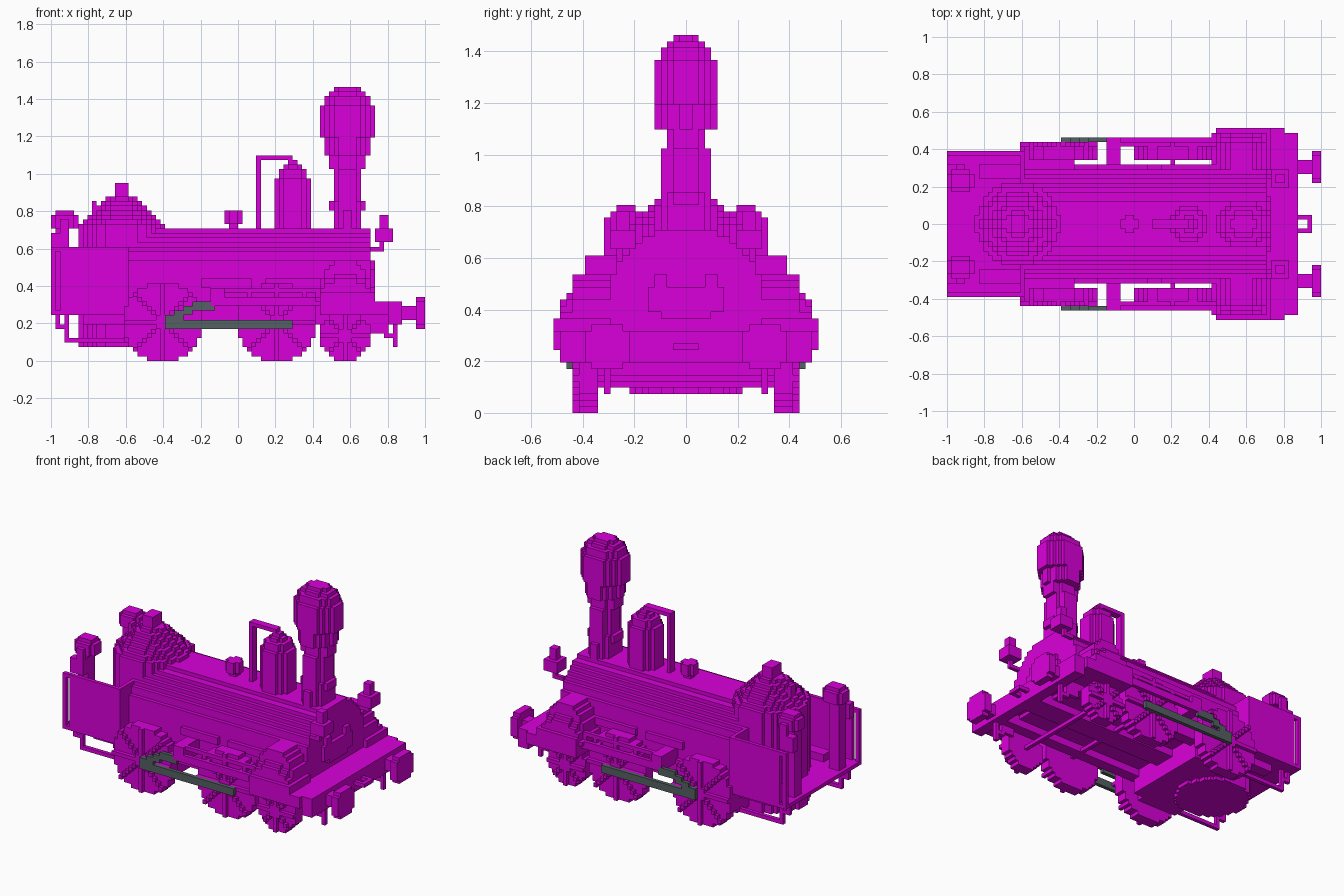
import bpy
import math
from itertools import product

U = 1 / 41          # edge of one block

if "Cube" in bpy.data.objects:
    bpy.data.objects.remove(bpy.data.objects["Cube"], do_unlink=True)


def material(name, colour):
    mat = bpy.data.materials.new(name)
    mat.use_nodes = True
    mat.diffuse_color = (*colour, 1)
    mat.node_tree.nodes["Principled BSDF"].inputs["Base Color"].default_value = (*colour, 1)
    return mat


MAGENTA = material("magenta", (0.7, 0, 0.7))
STEEL = material("steel grey", (0.09, 0.115, 0.125))


# Block shapes, as sets of cells
def box(x0, x1, y0, y1, z0, z1):
    return set(product(range(x0, x1), range(y0, y1), range(z0, z1)))


def wide(x0, x1, y, z0, z1):
    return box(x0, x1, -y, y, z0, z1)


def tube(axis, centre, radii, low=0):
    """Elliptic cylinder along an axis, cut off below a height."""
    spans = [range(math.floor(c - r), math.ceil(c + r)) for c, r in zip(centre, radii)]
    cells = set()
    for c in product(*spans):
        d = [(c[i] + 0.5 - centre[i]) / radii[i] for i in range(3) if i != axis]
        if c[2] >= low and d[0] ** 2 + d[1] ** 2 <= 1.03:
            cells.add(c)
    return cells


def column(x, y, levels):
    """Stack of elliptic discs: bottom, top, x radius, y radius."""
    cells = set()
    for z0, z1, rx, ry in levels:
        cells |= tube(2, (x, y, (z0 + z1) / 2), (rx, ry, (z1 - z0) / 2))
    return cells


def barrel(x0, x1, y, z, r, low=0):
    return tube(0, ((x0 + x1) / 2, y, z), ((x1 - x0) / 2, r, r), low)


def both(cells):
    return cells | {(x, -1 - y, z) for x, y, z in cells}


def spans_of(cells):
    """Merge the exposed sides of the cells into large rectangles."""
    for axis, side in product(range(3), (0, 1)):
        a, b = (axis + 1) % 3, (axis + 2) % 3
        layers = {}
        for c in cells:
            n = list(c)
            n[axis] += 1 if side else -1
            if tuple(n) not in cells:
                layers.setdefault(c[axis] + side, set()).add((c[a], c[b]))
        for level, todo in layers.items():
            while todo:
                p, q = min(todo)
                q1 = q
                while (p, q1) in todo:
                    q1 += 1
                p1 = p + 1
                while all((p1, k) in todo for k in range(q, q1)):
                    p1 += 1
                todo -= set(product(range(p, p1), range(q, q1)))
                ring = [(p, q), (p1, q), (p1, q1), (p, q1)]
                quad = []
                for s, t in ring if side else ring[::-1]:
                    v = [0, 0, 0]
                    v[axis], v[a], v[b] = level, s, t
                    quad.append(tuple(v))
                yield quad


def part(name, cells, mat=MAGENTA):
    index, faces = {}, []
    for quad in spans_of(cells):
        faces.append([index.setdefault(v, len(index)) for v in quad])
    mesh = bpy.data.meshes.new(name)
    mesh.from_pydata([[k * U for k in v] for v in index], [], faces)
    mesh.materials.append(mat)
    obj = bpy.data.objects.new(name, mesh)
    bpy.context.collection.objects.link(obj)


# Boiler, smokebox and firebox
part("boiler", barrel(-25, 29, 0, 17, 12.2, 10))
part("smokebox_door", wide(29, 30, 4, 15, 16) | wide(29, 30, 6, 16, 20)
     | both(box(29, 30, 3, 5, 20, 22)))
part("smokebox_saddle", wide(18, 29, 11, 10, 17))
part("firebox", column(-25.5, 0, [(3, 29, 9, 9)]) | wide(-25, -10, 12, 4, 14))
part("firebox_dome", column(-25.5, 0, [
    (29, 30, 9, 9), (30, 31, 8, 8), (31, 32, 7, 7), (32, 33, 6, 6), (33, 34, 5, 5),
    (34, 35, 4, 4), (35, 36, 3, 3), (36, 37, 2, 2), (37, 39, 1.6, 2)]))
part("whistle", wide(-32, -31, 1, 29, 35))

# Chimney, steam dome, pipe and filler
part("chimney", column(24, 0, [
    (28, 33, 3, 5), (33, 35, 4, 4), (35, 42, 3, 4), (42, 45, 4, 3), (45, 49, 4.5, 5),
    (49, 56, 6, 5), (56, 58, 5, 4), (58, 59, 4, 3), (59, 60, 3, 2)]))
part("steam_dome", column(12, 0, [(28, 40, 4, 4), (40, 42, 3, 3), (42, 43, 2, 2), (43, 44, 1, 1)]))
part("steam_pipe", wide(4, 5, 1, 28, 45) | wide(4, 12, 1, 44, 45) | wide(11, 12, 1, 42, 45))
part("filler", column(-1, 0, [(28, 30, 1, 1), (30, 33, 2, 2)]))

# Frame, decks and buffer beam
part("frame", both(box(-34, 33, 10, 13, 8, 13)) | wide(-10, 33, 3, 8, 11))
part("front_deck", wide(18, 36, 20, 11, 13) | wide(33, 36, 20, 8, 13))
part("rear_deck", wide(-41, -25, 16, 10, 11))
part("cab_sides", both(box(-39, -25, 15, 16, 10, 25) | box(-25, -24, 7, 16, 10, 25)))
part("rear_rails", both(box(-41, -40, 15, 16, 11, 25) | box(-41, -38, 15, 16, 24, 25)))
part("rear_steps", both(box(-38, -25, 12, 13, 4, 5) | box(-38, -37, 12, 13, 4, 10)
                        | box(-40, -39, 12, 13, 7, 10) | box(-40, -37, 12, 13, 7, 8)))
part("rail_guards", both(box(34, 35, 12, 13, 3, 8) | box(32, 34, 12, 13, 5, 6)
                         | box(29, 33, 12, 13, 6, 8)))


# Wheels: solid disc with raised hub and eight spokes
def wheel(x, r):
    def raised(c):
        dx, dz = abs(c[0] + 0.5 - x), abs(c[2] + 0.5 - r)
        return math.hypot(dx, dz) < 2 or min(dx, dz, abs(dx - dz)) < 0.5
    disc = tube(1, (x, 16, r), (r, 2, r))
    return both({c for c in disc if c[1] < 17 or raised(c)})


part("rear_drivers", wheel(-16.5, 8.5))
part("middle_drivers", wheel(8.5, 8.5))
part("leading_wheels", wheel(23.5, 5.5))
for axle, x, z in (("rear", -17, 8), ("middle", 8, 8), ("leading", 23, 5)):
    part(axle + "_axle", wide(x, x + 1, 14, z, z + 1))
part("driver_guards", both(box(-25, -13, 12, 14, 4, 14)))

# Cylinders and motion: each casing layer is a lower arch further out
casing = box(18, 30, 12, 21, 10, 15) | box(18, 33, 12, 21, 10, 13)
for y0, y1, height in ((12, 18, 9), (18, 19, 6), (19, 20, 5)):
    casing |= tube(1, (23.5, (y0 + y1) / 2, 13), (6, (y1 - y0) / 2, height), 13)
part("cylinders", both(casing))
part("slide_bars", both(box(-6, 18, 18, 19, 12, 14) | box(-6, 18, 17, 18, 15, 16)
                        | box(-6, -3, 11, 19, 12, 16)))
part("valve_gear", both(box(-8, 3, 12, 13, 16, 18) | box(6, 18, 12, 13, 16, 18)))
part("coupling_rods", both(box(-16, 12, 18, 19, 7, 9)), STEEL)
rod = set()
for i in range(-16, -5):
    z = 8 + (i + 16) // 2
    rod |= box(i, i + 1, 18, 19, min(z, 11), min(z + 2, 13))
part("connecting_rods", both(rod), STEEL)

# Buffers and coupling
part("buffers", both(barrel(36, 39, 12.5, 10.5, 1.6) | barrel(39, 41, 12.5, 10.5, 3.7)))
part("coupling", both(box(36, 39, 1, 2, 10, 11)) | wide(38, 39, 2, 10, 11))

# Lamps
part("rear_lamps", both(box(-40, -37, 8, 11, 11, 29) | box(-41, -35, 8, 11, 29, 32)
                        | box(-40, -36, 7, 12, 29, 32) | box(-40, -36, 8, 11, 32, 33)))
part("rear_lamp_brackets", both(box(-41, -37, 11, 13, 24, 28) | box(-39, -37, 12, 13, 28, 31)
                                | box(-39, -37, 11, 13, 30, 31)))
part("front_lamps", both(box(29, 32, 10, 11, 24, 25) | box(31, 32, 10, 11, 24, 30)
                         | box(30, 34, 8, 12, 26, 29) | box(31, 33, 9, 11, 29, 32)))
